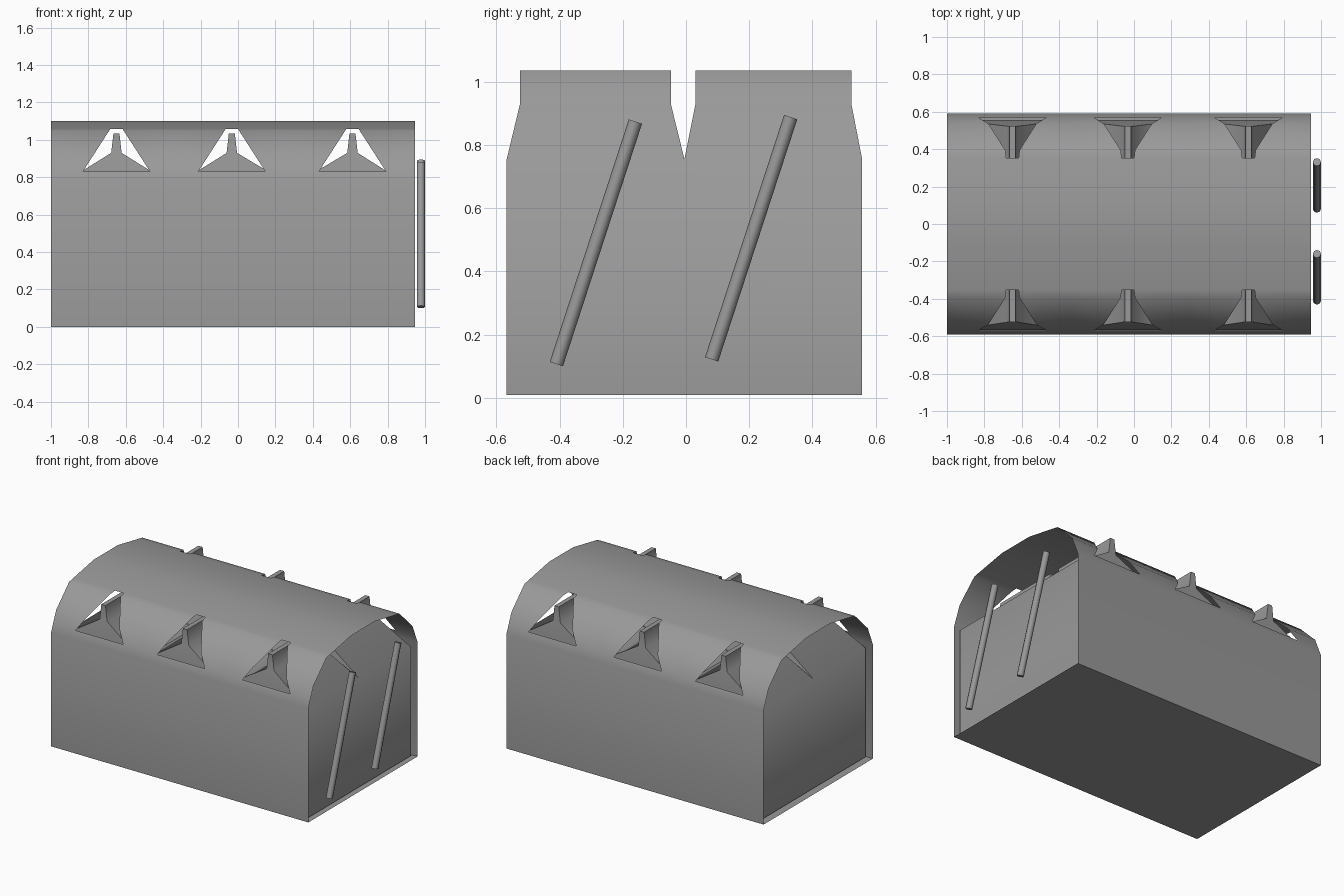
import bpy, bmesh, math
from mathutils import Vector

cube = bpy.data.objects.get("Cube")
if cube:
    bpy.data.objects.remove(cube, do_unlink=True)

# One plain grey for everything
grey = bpy.data.materials.new("plain grey")
grey.use_nodes = True
COLOUR = (0.32, 0.32, 0.32, 1)
grey.diffuse_color = COLOUR
grey.node_tree.nodes["Principled BSDF"].inputs["Base Color"].default_value = COLOUR


def finish(bm, name, angle):
    mesh = bpy.data.meshes.new(name)
    bm.to_mesh(mesh)
    bm.free()
    mesh.materials.append(grey)
    ob = bpy.data.objects.new(name, mesh)
    bpy.context.collection.objects.link(ob)
    bpy.ops.object.select_all(action='DESELECT')
    ob.select_set(True)
    bpy.context.view_layer.objects.active = ob
    bpy.ops.object.shade_smooth_by_angle(angle=math.radians(angle))
    return ob


BAYS = (-0.65, -0.033, 0.612)

# Thin outer cover: floor, walls and faceted arch, open at both ends
half = [(0.59, 0), (0.59, 0.78), (0.535, 0.912), (0.395, 1.05), (0.13, 1.1)]
profile = half + [(-y, z) for y, z in reversed(half)]
bm = bmesh.new()
ends = [[bm.verts.new((x, y, z)) for y, z in profile] for x in (-1, 0.945)]
n = len(profile)
for i in range(n):
    j = (i + 1) % n
    bm.faces.new((ends[0][i], ends[0][j], ends[1][j], ends[1][i]))
bmesh.ops.recalc_face_normals(bm, faces=bm.faces)


def cut(point, normal, test):
    faces = [f for f in bm.faces if test(f.calc_center_median())]
    geom = faces + list({e for f in faces for e in f.edges}) + list({v for f in faces for v in f.verts})
    bmesh.ops.bisect_plane(bm, geom=geom, plane_co=point, plane_no=normal, dist=1e-5)


# Window openings, tapering upward, cut through both slopes
LOW, HIGH, WIDE, NARROW = 0.83, 1.058, 0.18, 0.033
for z in (LOW, HIGH):
    cut((0, 0, z), (0, 0, 1), lambda c: c.z > 0.78)
for x in (-0.34, 0.29):
    cut((x, 0, 0), (1, 0, 0), lambda c: LOW < c.z < HIGH)
for bay in BAYS:
    for s in (-1, 1):
        cut((bay + s * WIDE, 0, LOW), (s * (HIGH - LOW), 0, WIDE - NARROW),
            lambda c: LOW < c.z < HIGH and abs(c.x - bay) < 0.32)


def in_window(c):
    width = WIDE + (NARROW - WIDE) * (c.z - LOW) / (HIGH - LOW)
    return LOW < c.z < HIGH and any(abs(c.x - b) < width for b in BAYS)


holes = [f for f in bm.faces if in_window(f.calc_center_median())]
bmesh.ops.delete(bm, geom=holes, context='FACES')
finish(bm, "outer_cover", 50)

# Inner body: a box whose top is a grid of hipped peaks with upright fins
XS = (-0.96, -0.341, 0.289, 0.917)
YS = (-0.567, -0.005, 0.557)
BASE, RIDGE, TOP = 0.755, 0.93, 1.035
bm = bmesh.new()


def ring(x0, x1, y0, y1, z):
    return [bm.verts.new(p) for p in ((x0, y0, z), (x1, y0, z), (x1, y1, z), (x0, y1, z))]


def bridge(a, b):
    for i in range(4):
        j = (i + 1) % 4
        bm.faces.new((a[i], a[j], b[j], b[i]))


for i, bay in enumerate(BAYS):
    for y0, y1 in zip(YS, YS[1:]):
        r0 = ring(XS[i], XS[i + 1], y0, y1, BASE)
        inner = (y0 + 0.042, y1 - 0.042 + 0.006 * (y0 > -0.1))
        if y0 > -0.1:
            inner = (0.03, 0.523)
        else:
            inner = (-0.525, -0.048)
        r1 = ring(bay - 0.028, bay + 0.028, *inner, RIDGE)
        r2 = ring(bay - 0.016, bay + 0.016, *inner, TOP)
        bridge(r0, r1)
        bridge(r1, r2)
        bm.faces.new(r2)
bmesh.ops.remove_doubles(bm, verts=bm.verts, dist=1e-4)

# Drop the open rim down to form the box walls, then close the bottom
rim = [e for e in bm.edges if e.is_boundary]
new = bmesh.ops.extrude_edge_only(bm, edges=rim)["geom"]
for v in new:
    if isinstance(v, bmesh.types.BMVert):
        v.co.z = 0.01
bmesh.ops.holes_fill(bm, edges=[e for e in bm.edges if e.is_boundary], sides=0)
bmesh.ops.recalc_face_normals(bm, faces=bm.faces)
finish(bm, "inner_body", 62)

# Slanted rods standing off one end
for name, a, b in (("front_rod", (-0.41, 0.107), (-0.16, 0.874)),
                   ("rear_rod", (0.081, 0.122), (0.331, 0.888))):
    p, q = Vector((0.978, *a)), Vector((0.978, *b))
    bm = bmesh.new()
    bmesh.ops.create_cone(bm, cap_ends=True, segments=8, radius1=0.022, radius2=0.022, depth=(q - p).length)
    bm.transform((q - p).to_track_quat('Z', 'Y').to_matrix().to_4x4())
    bmesh.ops.translate(bm, verts=bm.verts, vec=(p + q) / 2)
    finish(bm, name, 50)
